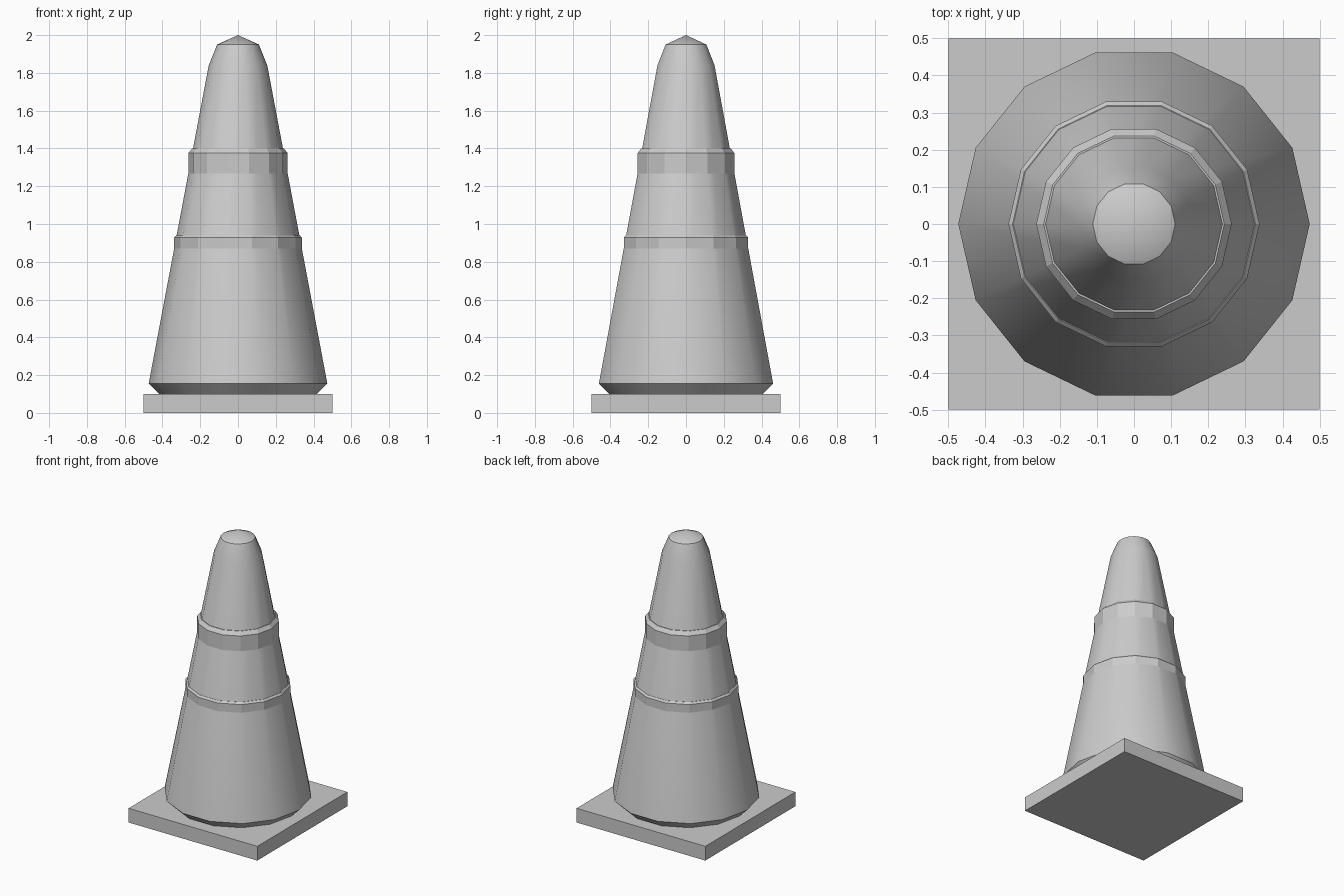
import bpy, bmesh, math

if "Cube" in bpy.data.objects:
    bpy.data.objects.remove(bpy.data.objects["Cube"])

SIDES = 14


def lathe(name, profile, closed=False, smooth=False):
    """Revolve (radius, z) points around z; zero radius gives a single pole."""
    bm = bmesh.new()
    rings = []
    for r, z in profile:
        n = SIDES if r > 0 else 1
        rings.append([bm.verts.new((r * math.cos(2 * math.pi * i / SIDES),
                                    r * math.sin(2 * math.pi * i / SIDES), z))
                      for i in range(n)])
    pairs = list(zip(rings, rings[1:]))
    if closed:
        pairs.append((rings[-1], rings[0]))
    for a, b in pairs:
        for i in range(SIDES):
            j = (i + 1) % SIDES
            if len(b) == 1:
                bm.faces.new((a[i], a[j], b[0]))
            else:
                bm.faces.new((a[i], a[j], b[j], b[i]))
    if not closed:
        bm.faces.new(rings[0][::-1])
    bmesh.ops.recalc_face_normals(bm, faces=bm.faces)
    mesh = bpy.data.meshes.new(name)
    bm.to_mesh(mesh)
    bm.free()
    obj = bpy.data.objects.new(name, mesh)
    bpy.context.collection.objects.link(obj)
    if smooth:
        bpy.ops.object.select_all(action='DESELECT')
        obj.select_set(True)
        bpy.context.view_layer.objects.active = obj
        bpy.ops.object.shade_smooth_by_angle(angle=math.radians(30))
    return obj


# Square base plate
bpy.ops.mesh.primitive_cube_add(size=1, location=(0, 0, 0.05))
base = bpy.context.object
base.name = "base_plate"
base.scale = (1, 1, 0.1)

# Cone body with undercut foot, tapered shoulder and pointed cap
lathe("cone_body", [(0.417, 0.10), (0.473, 0.155), (0.155, 1.84),
                    (0.111, 1.95), (0, 2.0)], smooth=True)


# Raised collars: flush with the cone below, stepped and chamfered on top
def collar(name, r, z0, z1, r_top, z2):
    lathe(name, [(r, z0), (r, z1), (r_top, z2), (r_top - 0.03, z2)], closed=True)


collar("lower_collar", 0.338, 0.87, 0.928, 0.327, 0.94)
collar("upper_collar", 0.263, 1.265, 1.375, 0.243, 1.40)
